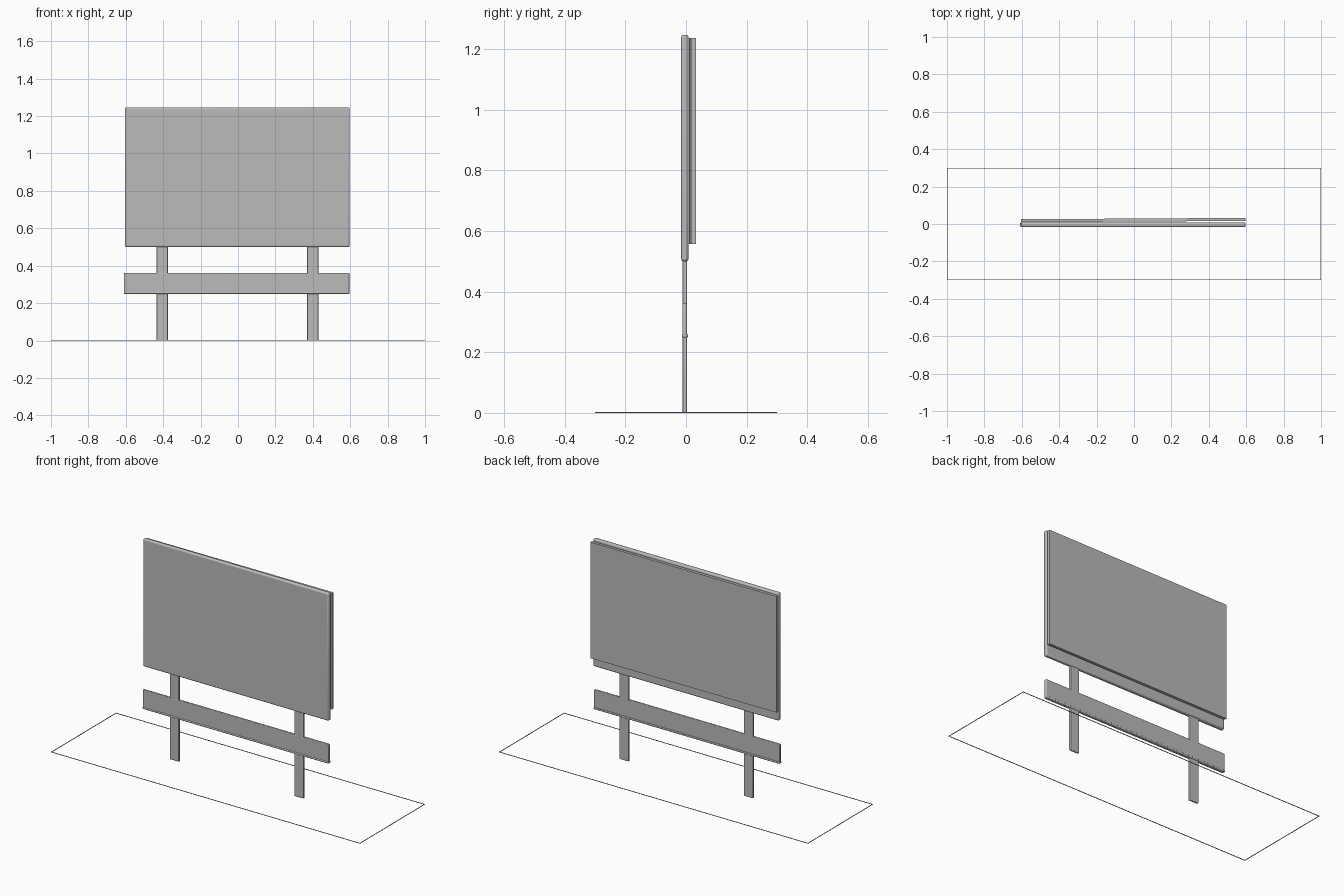
import bpy
import math

cube = bpy.data.objects.get("Cube")
if cube:
    bpy.data.objects.remove(cube, do_unlink=True)

grey = bpy.data.materials.new("plain grey")
grey.use_nodes = True
grey.diffuse_color = (0.5, 0.5, 0.5, 1)
grey.node_tree.nodes["Principled BSDF"].inputs["Base Color"].default_value = (0.5, 0.5, 0.5, 1)


def box(name, x, y, z, bevel=0.0, turn=0.0):
    """Box spanning the given x, y and z ranges, with rounded edges."""
    spans = (x, y, z)
    bpy.ops.mesh.primitive_cube_add(size=1, location=[(a + b) / 2 for a, b in spans])
    ob = bpy.context.object
    ob.name = name
    ob.scale = [b - a for a, b in spans]
    bpy.ops.object.transform_apply(location=False, rotation=False, scale=True)
    ob.rotation_euler.z = turn
    ob.data.materials.append(grey)
    if bevel:
        mod = ob.modifiers.new("rounded edges", 'BEVEL')
        mod.width = bevel
        mod.segments = 3
        bpy.ops.object.shade_smooth_by_angle(angle=math.radians(40))
    return ob


# Sign face and the backing board, which sits very slightly askew
box("sign_panel", (-0.605, 0.597), (-0.016, 0.008), (0.5, 1.247), 0.008)
box("backing_board", (-0.603, 0.597), (0.013, 0.029), (0.557, 1.236), turn=0.006)

# Posts
for side, x in (("right", -0.405), ("left", 0.4)):
    box(side + "_post", (x - 0.03, x + 0.03), (-0.011, 0.003), (0, 0.505), 0.004)

# Cross rail with a rounded lip along its lower edge
box("cross_rail", (-0.61, 0.595), (-0.012, 0.003), (0.25, 0.361), 0.004)
box("rail_lip", (-0.61, 0.595), (-0.014, 0.007), (0.249, 0.26), 0.004)

# Thin outline on the ground
T = 0.003
for side, s in (("front", -1), ("back", 1)):
    y = s * (0.3 - T / 2)
    box(side + "_ground_line", (-1, 1), (y - T / 2, y + T / 2), (0, T))
for side, s in (("right", -1), ("left", 1)):
    x = s * (1 - T / 2)
    box(side + "_ground_line", (x - T / 2, x + T / 2), (T - 0.3, 0.3 - T), (0, T))
